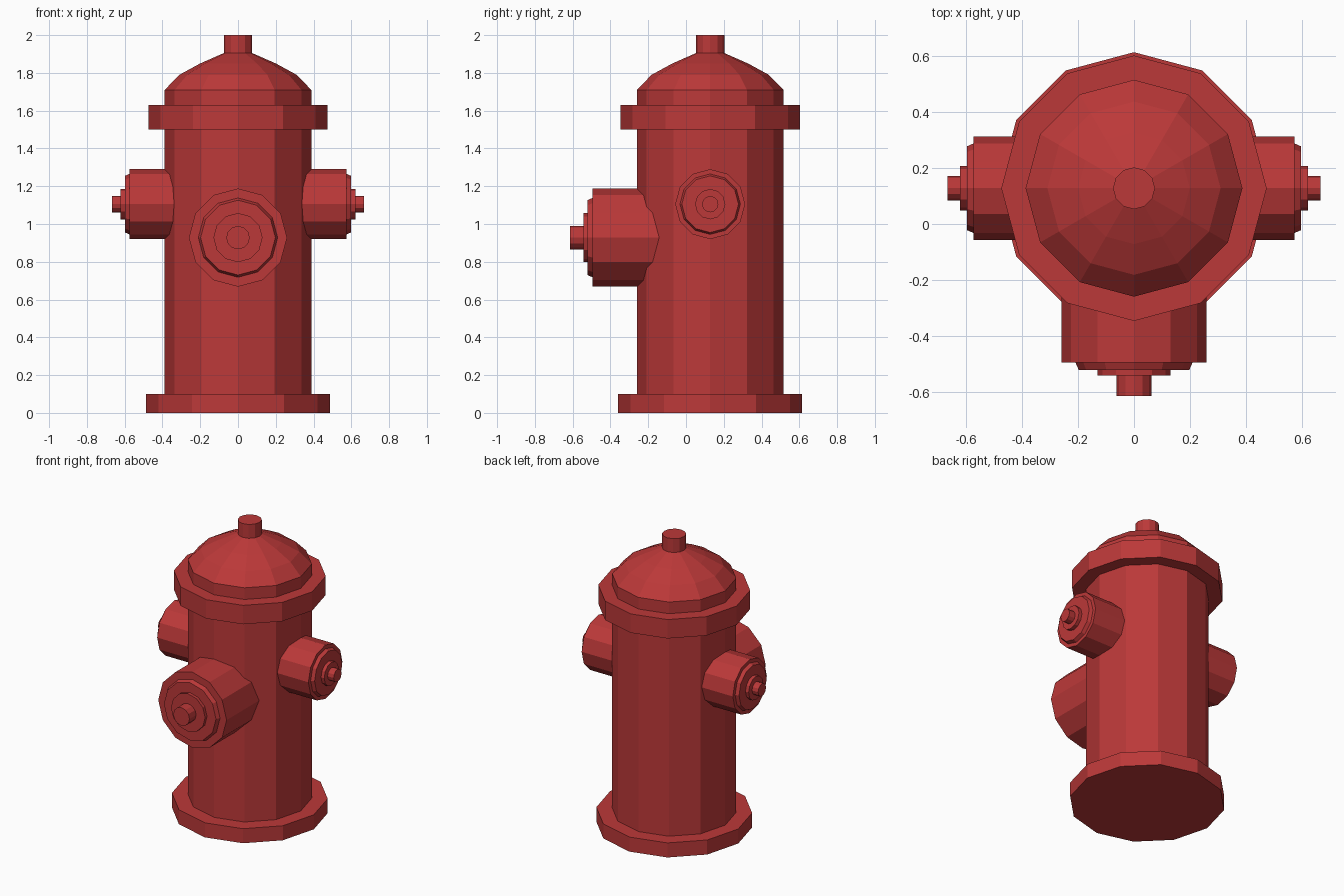
import bpy, bmesh
from math import cos, sin, pi
from mathutils import Matrix, Vector

if "Cube" in bpy.data.objects:
    bpy.data.objects.remove(bpy.data.objects["Cube"])

SIDES = 12
CY = 0.128  # the barrel's axis sits behind the origin

red = bpy.data.materials.new("red_paint")
red.diffuse_color = (0.5, 0.04, 0.04, 1)
red.use_nodes = True
red.node_tree.nodes["Principled BSDF"].inputs["Base Color"].default_value = red.diffuse_color


def lathe(name, profile, origin, axis=(0, 0, 1)):
    """Flat-faced turned part: profile is (radius, distance along axis)."""
    rot = {(0, 0, 1): Matrix(),
           (1, 0, 0): Matrix.Rotation(pi / 2, 4, 'Y'),
           (-1, 0, 0): Matrix.Rotation(-pi / 2, 4, 'Y'),
           (0, -1, 0): Matrix.Rotation(pi / 2, 4, 'X')}[axis]
    bm = bmesh.new()
    rings = [[bm.verts.new((r * cos(2 * pi * i / SIDES), r * sin(2 * pi * i / SIDES), h))
              for i in range(SIDES)] for r, h in profile]
    for a, b in zip(rings, rings[1:]):
        for i in range(SIDES):
            j = (i + 1) % SIDES
            bm.faces.new((a[i], a[j], b[j], b[i]))
    bm.faces.new(rings[0][::-1])
    bm.faces.new(rings[-1])
    bm.transform(Matrix.Translation(Vector(origin)) @ rot)
    mesh = bpy.data.meshes.new(name)
    bm.to_mesh(mesh)
    bm.free()
    mesh.materials.append(red)
    obj = bpy.data.objects.new(name, mesh)
    bpy.context.collection.objects.link(obj)
    return obj


# Base flange, barrel, collar, dome and top nut in one turned profile
lathe("hydrant_body", [
    (0.487, 0), (0.487, 0.10), (0.388, 0.10), (0.388, 1.50),
    (0.475, 1.50), (0.475, 1.63), (0.388, 1.63), (0.388, 1.71),
    (0.31, 1.79), (0.20, 1.85), (0.075, 1.905), (0.075, 2.0)], (0, CY, 0))

# Side outlets with stepped caps
for side, sx in (("left", -1), ("right", 1)):
    lathe(side + "_outlet", [
        (0.185, 0.30), (0.185, 0.575), (0.16, 0.575), (0.15, 0.598),
        (0.08, 0.598), (0.08, 0.622), (0.043, 0.622), (0.043, 0.668)],
        (0, CY, 1.105), (sx, 0, 0))

# Large front outlet with stepped cap
lathe("front_outlet", [
    (0.26, 0.10), (0.26, 0.495), (0.21, 0.495), (0.198, 0.522),
    (0.13, 0.522), (0.13, 0.543), (0.062, 0.543), (0.062, 0.615)],
    (0, 0, 0.928), (0, -1, 0))
